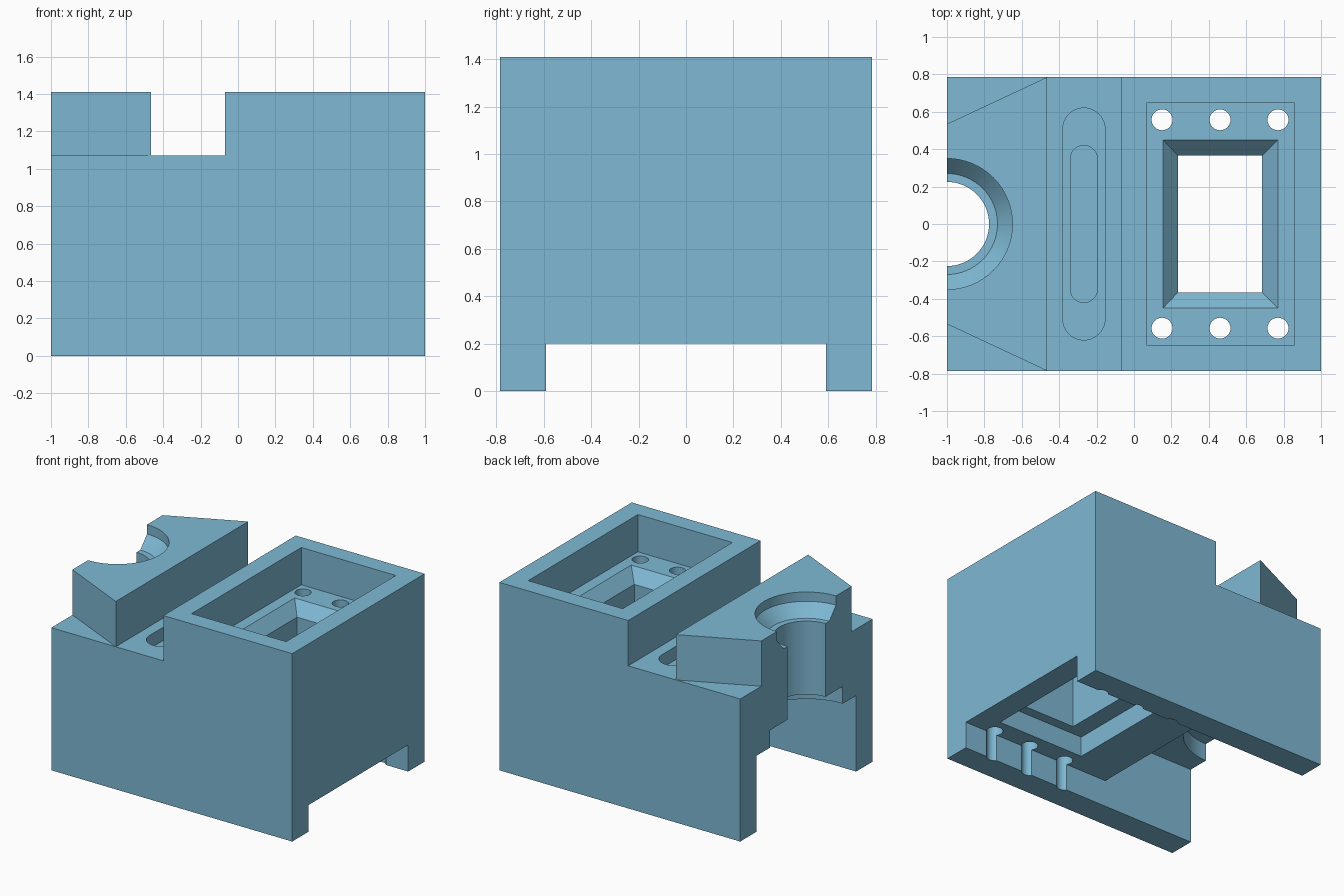
import bpy, bmesh, math

if "Cube" in bpy.data.objects:
    bpy.data.objects.remove(bpy.data.objects["Cube"])


def rect(x0, x1, y):
    return [(x0, -y), (x1, -y), (x1, y), (x0, y)]


def circle(cx, cy, r, n=64):
    return [(cx + r * math.cos(2 * math.pi * i / n), cy + r * math.sin(2 * math.pi * i / n))
            for i in range(n)]


def stadium(cx, r, half, n=24):
    # Slot outline running along y, with round ends
    top = [(cx + r * math.cos(math.pi * i / n), half - r + r * math.sin(math.pi * i / n))
           for i in range(n + 1)]
    return top + [(2 * cx - x, -y) for x, y in top]


def loft(name, sections):
    # Solid skinned through outlines stacked along z: (outline, z)
    bm = bmesh.new()
    rings = [[bm.verts.new((x, y, z)) for x, y in pts] for pts, z in sections]
    for a, b in zip(rings, rings[1:]):
        for i in range(len(a)):
            j = (i + 1) % len(a)
            bm.faces.new((a[i], a[j], b[j], b[i]))
    bm.faces.new(rings[0][::-1])
    bm.faces.new(rings[-1])
    bmesh.ops.recalc_face_normals(bm, faces=bm.faces)
    mesh = bpy.data.meshes.new(name)
    bm.to_mesh(mesh)
    bm.free()
    mesh.materials.append(paint)
    obj = bpy.data.objects.new(name, mesh)
    bpy.context.collection.objects.link(obj)
    return obj


paint = bpy.data.materials.new("blue_grey")
paint.diffuse_color = (0.21, 0.485, 0.66, 1)
paint.use_nodes = True
paint.node_tree.nodes["Principled BSDF"].inputs["Base Color"].default_value = paint.diffuse_color

TOP, DECK, FLOOR = 1.41, 1.07, 1.13
body = loft("block_body", [(rect(-1, 1, 0.785), 0), (rect(-1, 1, 0.785), TOP)])

cuts = []


def cut(name, *sections):
    obj = loft(name, sections)
    obj.hide_render = True
    cuts.append(obj)


# Lowered deck around the wedge-shaped left head
deck = [(-0.07, -0.9), (-0.07, 0.9), (-1.1, 0.9), (-1.1, 0.488), (-0.465, 0.785),
        (-0.465, -0.785), (-1.1, -0.488), (-1.1, -0.9)]
cut("deck_cutter", (deck, DECK), (deck, 1.6))

# Underside channel, shallow on the right and tall on the left
cut("channel_cutter", (rect(-1.1, 1.1, 0.59), -0.1), (rect(-1.1, 1.1, 0.59), 0.2))
cut("tall_channel_cutter", (rect(-1.1, -0.24, 0.59), -0.1), (rect(-1.1, -0.24, 0.59), 0.57))

# Half bore in the left end: counterbore, bore, seat and funnel
bore = [(0.43, 0.45), (0.43, 0.70), (0.225, 0.70), (0.225, 1.25),
        (0.27, 1.25), (0.35, 1.34), (0.35, 1.6)]
cut("bore_cutter", *[(circle(-1, 0, r), z) for r, z in bore])

# Stepped blind slot in the deck
inner, outer = stadium(-0.268, 0.072, 0.42), stadium(-0.268, 0.113, 0.62)
cut("slot_cutter", (inner, 0.85), (inner, 0.97), (outer, 0.97), (outer, 1.2))

# Window: lower recess, straight throat, tapered mouth and upper pocket
recess, throat = rect(0.10, 0.82, 0.44), rect(0.235, 0.685, 0.365)
mouth, pocket = rect(0.155, 0.77, 0.45), rect(0.07, 0.855, 0.65)
cut("window_cutter", (recess, 0.1), (recess, 0.35), (throat, 0.35), (throat, 1.04),
    (mouth, FLOOR), (pocket, FLOOR), (pocket, 1.6))

# Six screw holes
for x in (0.15, 0.46, 0.77):
    for y in (-0.557, 0.557):
        hole = circle(x, y, 0.056, 32)
        cut("screw_hole_cutter", (hole, -0.1), (hole, 1.3))

# Apply all cuts, then smooth the round walls
bpy.context.view_layer.objects.active = body
body.select_set(True)
for obj in cuts:
    mod = body.modifiers.new(obj.name, 'BOOLEAN')
    mod.operation = 'DIFFERENCE'
    mod.solver = 'EXACT'
    mod.object = obj
    bpy.ops.object.modifier_apply(modifier=mod.name)
    bpy.data.objects.remove(obj)
bpy.ops.object.shade_smooth_by_angle(angle=math.radians(25))
